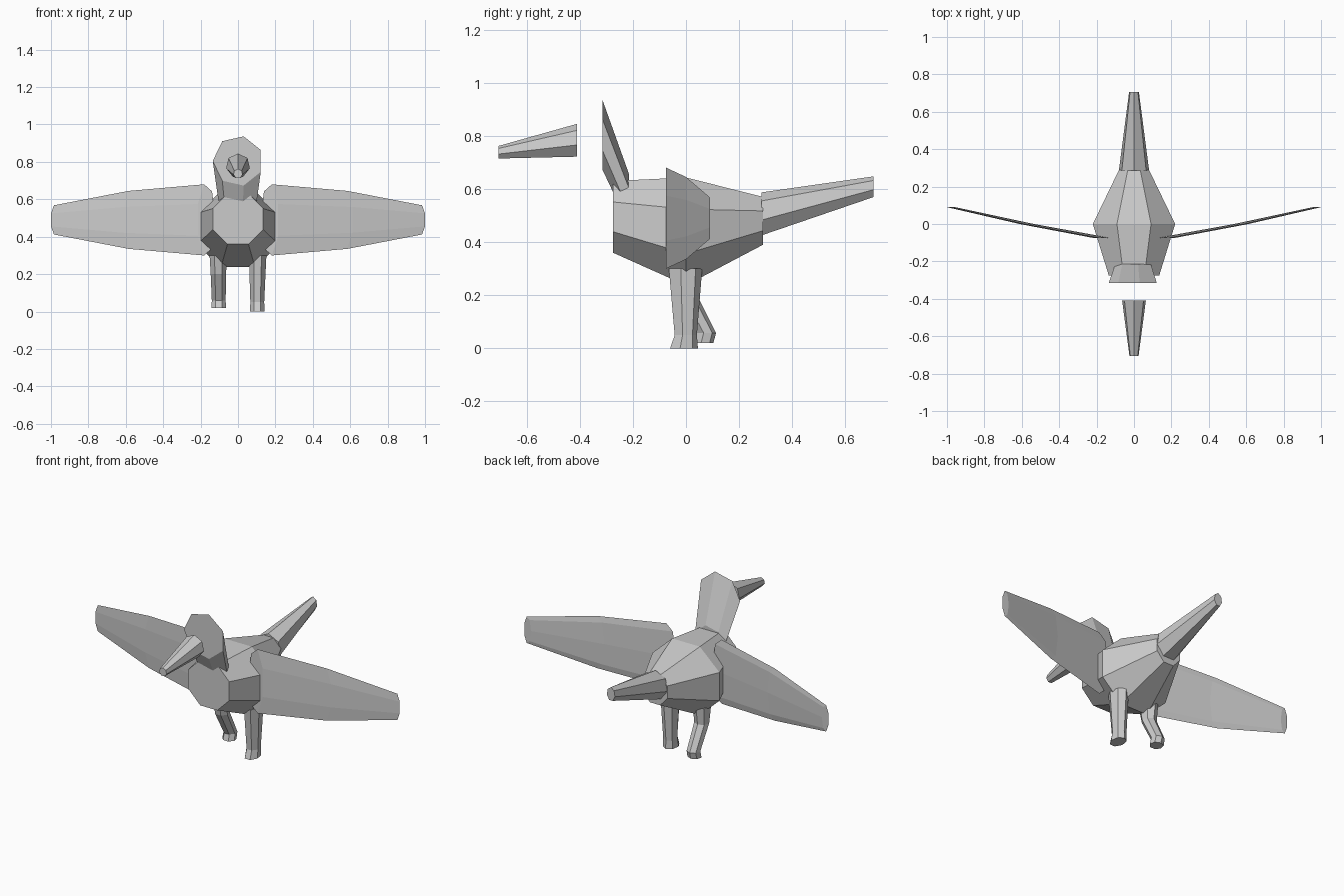
import bpy
import bmesh
from math import sin, cos, pi, radians
from mathutils import Vector

cube = bpy.data.objects.get("Cube")
if cube:
    bpy.data.objects.remove(cube, do_unlink=True)

grey = bpy.data.materials.new("plain_grey")
grey.use_nodes = True
colour = (0.6, 0.6, 0.6, 1)
grey.diffuse_color = colour
grey.node_tree.nodes["Principled BSDF"].inputs["Base Color"].default_value = colour


def loft(name, rings, sides=7, phase=90, up=False):
    """Skin flat polygon rings (centre, half width, half height), lying in xz, or in xy if up."""
    bm = bmesh.new()
    loops = []
    for centre, ru, rv in rings:
        loop = []
        for i in range(sides):
            a = radians(phase) + 2 * pi * i / sides
            u, v = ru * cos(a), rv * sin(a)
            offset = Vector((u, v, 0)) if up else Vector((u, 0, v))
            loop.append(bm.verts.new(Vector(centre) + offset))
        loops.append(loop)
    for low, high in zip(loops, loops[1:]):
        for i in range(sides):
            j = (i + 1) % sides
            bm.faces.new((low[i], low[j], high[j], high[i]))
    bm.faces.new(loops[0])
    bm.faces.new(loops[-1])
    bmesh.ops.recalc_face_normals(bm, faces=bm.faces)
    mesh = bpy.data.meshes.new(name)
    bm.to_mesh(mesh)
    bm.free()
    mesh.materials.append(grey)
    obj = bpy.data.objects.new(name, mesh)
    bpy.context.collection.objects.link(obj)
    return obj


# Body: octagonal barrel, widest in the middle
flat = 1 / cos(pi / 8)
loft("body", [
    ((0, -0.275, 0.495), 0.135 * flat, 0.135 * flat),
    ((0, 0, 0.44), 0.22 * flat, 0.203 * flat),
    ((0, 0.29, 0.48), 0.08 * flat, 0.09 * flat),
], sides=8, phase=22.5)

# Head and neck: slanted prism rising from the front of the body
loft("head", [
    ((0, -0.315, 0.805), 0.135, 0.135),
    ((0, -0.215, 0.56), 0.1, 0.1),
], phase=180)

# Beak floats ahead of the head
loft("beak", [
    ((0, -0.705, 0.737), 0.025, 0.025),
    ((0, -0.41, 0.78), 0.065, 0.065),
])

# Tail
loft("tail", [
    ((0, 0.285, 0.502), 0.083, 0.085),
    ((0, 0.705, 0.606), 0.027, 0.041),
])

# Wings: thin swept plates
for side, label in ((1, "left"), (-1, "right")):
    loft(label + "_wing", [
        ((side * 0.17, -0.075, 0.49), side * 0.05, 0.195),
        ((side * 0.575, 0, 0.49), side * 0.04, 0.159),
        ((side * 0.979, 0.09, 0.49), side * 0.023, 0.08),
    ], phase=180)

# Legs: the left one is straight, the right one steps back
loft("left_leg", [
    ((0.105, -0.005, 0.3), 0.048, 0.066),
    ((0.103, -0.003, 0.05), 0.038, 0.044),
    ((0.103, -0.01, 0), 0.04, 0.055),
], up=True)
loft("right_leg", [
    ((-0.105, -0.005, 0.3), 0.048, 0.06),
    ((-0.105, 0, 0.2), 0.042, 0.042),
    ((-0.103, 0.075, 0.058), 0.038, 0.038),
    ((-0.103, 0.065, 0.02), 0.04, 0.038),
], up=True)
